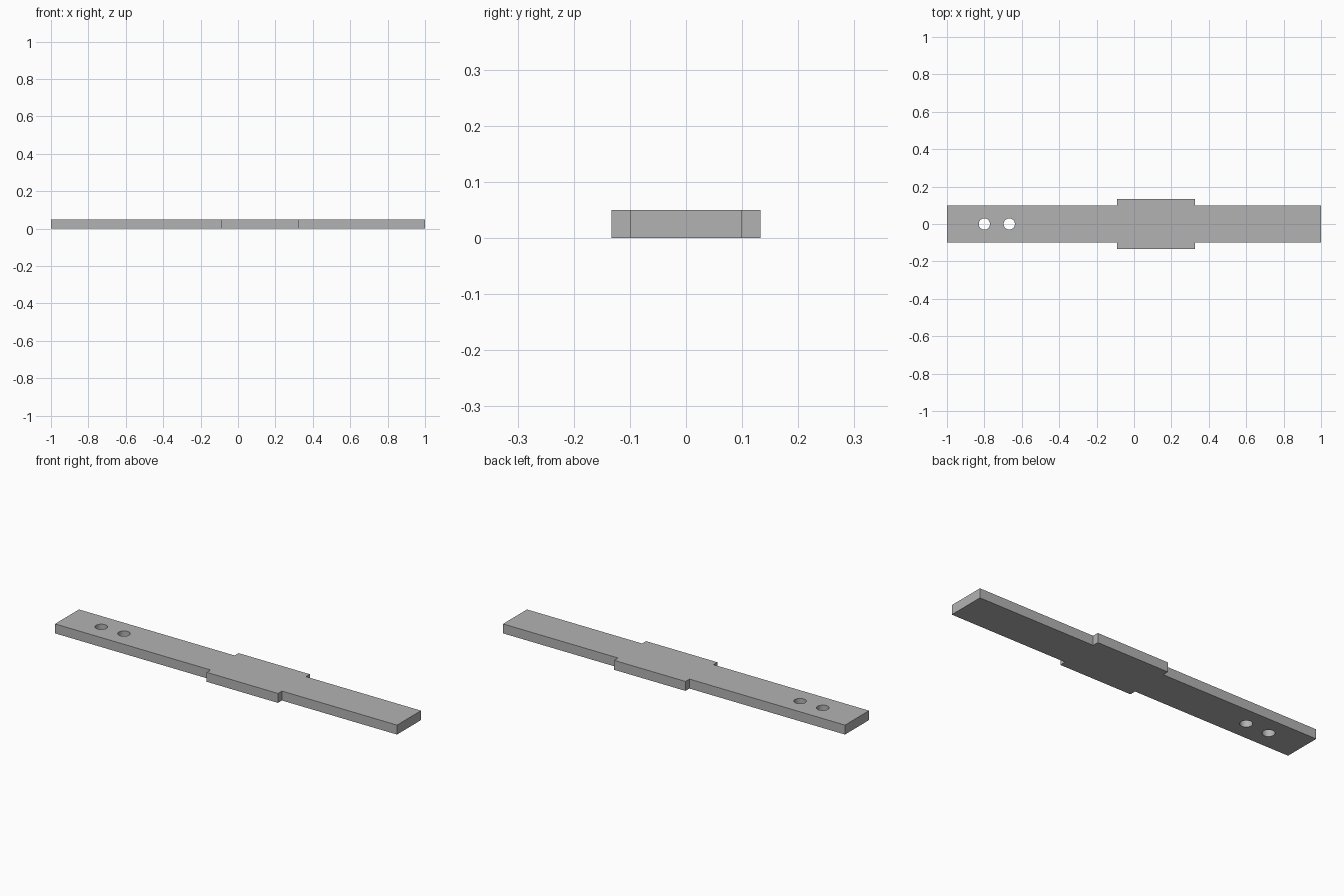
import bpy
import bmesh
import math

if "Cube" in bpy.data.objects:
    bpy.data.objects.remove(bpy.data.objects["Cube"])

THICK = 0.05
HALF_ARM, HALF_PAD = 0.10, 0.133
PAD_LEFT, PAD_RIGHT = -0.09, 0.327
HOLE_X, HOLE_RADIUS = (-0.80, -0.667), 0.03

# Single plain grey
grey = bpy.data.materials.new("plain grey")
grey.use_nodes = True
colour = (0.45, 0.45, 0.45, 1)
grey.diffuse_color = colour
grey.node_tree.nodes["Principled BSDF"].inputs["Base Color"].default_value = colour

# Bar outline: one long edge, then its mirror across the centre line
edge = [(-1, HALF_ARM), (PAD_LEFT, HALF_ARM), (PAD_LEFT, HALF_PAD),
        (PAD_RIGHT, HALF_PAD), (PAD_RIGHT, HALF_ARM), (1, HALF_ARM)]
outline = edge + [(x, -y) for x, y in reversed(edge)]

bm = bmesh.new()
face = bm.faces.new([bm.verts.new((x, y, 0)) for x, y in outline])
extruded = bmesh.ops.extrude_face_region(bm, geom=[face])["geom"]
top = [v for v in extruded if isinstance(v, bmesh.types.BMVert)]
bmesh.ops.translate(bm, verts=top, vec=(0, 0, THICK))
bmesh.ops.recalc_face_normals(bm, faces=bm.faces)
mesh = bpy.data.meshes.new("stepped_bar")
bm.to_mesh(mesh)
bm.free()
mesh.materials.append(grey)
bar = bpy.data.objects.new("stepped_bar", mesh)
bpy.context.collection.objects.link(bar)

# Two round holes drilled through the narrow end
for x in HOLE_X:
    bpy.ops.mesh.primitive_cylinder_add(vertices=32, radius=HOLE_RADIUS,
                                        depth=THICK * 4, location=(x, 0, THICK / 2))
    cutter = bpy.context.object
    cutter.name = "hole_cutter"
    cutter.hide_render = True
    cutter.data.materials.append(grey)
    drill = bar.modifiers.new("drill", "BOOLEAN")
    drill.operation = "DIFFERENCE"
    drill.solver = "EXACT"
    drill.object = cutter
    bpy.ops.object.select_all(action="DESELECT")
    bar.select_set(True)
    bpy.context.view_layer.objects.active = bar
    bpy.ops.object.modifier_apply(modifier=drill.name)
    bpy.data.objects.remove(cutter)

# Smooth hole walls, crisp edges elsewhere
bpy.ops.object.shade_smooth_by_angle(angle=math.radians(30))
